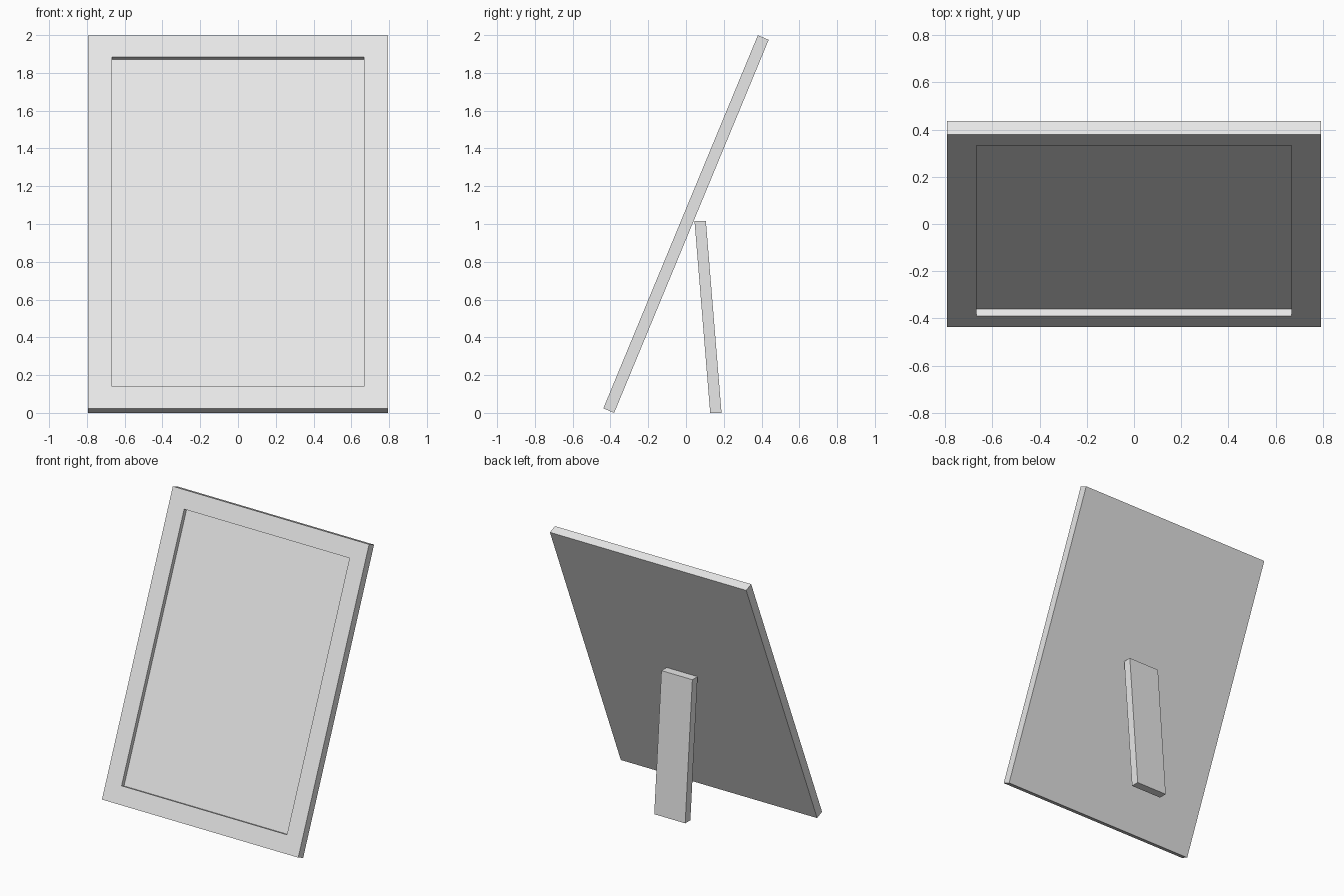
import bpy
import bmesh
from math import sin, cos, radians
from mathutils import Matrix, Vector

if "Cube" in bpy.data.objects:
    bpy.data.objects.remove(bpy.data.objects["Cube"], do_unlink=True)

WIDTH, LENGTH, THICK = 1.586, 2.138, 0.062
BORDER, RECESS = 0.125, 0.031
LEAN = radians(22.5)
LEG_WIDTH, LEG_THICK, LEG_HEIGHT = 0.25, 0.06, 1.017
LEG_FOOT_Y, LEG_TOP_Y = 0.158, 0.075

grey = bpy.data.materials.new("light grey")
grey.use_nodes = True
colour = (0.8, 0.8, 0.8, 1)
grey.diffuse_color = colour
grey.node_tree.nodes["Principled BSDF"].inputs["Base Color"].default_value = colour


def box(size):
    """Box standing on z = 0, centred on x and y."""
    bm = bmesh.new()
    bmesh.ops.create_cube(bm, size=1)
    bmesh.ops.translate(bm, verts=bm.verts, vec=(0, 0, 0.5))
    bmesh.ops.scale(bm, verts=bm.verts, vec=size)
    bm.normal_update()
    return bm


def finish(bm, name):
    mesh = bpy.data.meshes.new(name)
    bm.to_mesh(mesh)
    bm.free()
    mesh.materials.append(grey)
    obj = bpy.data.objects.new(name, mesh)
    bpy.context.collection.objects.link(obj)
    return obj


# Leaning frame: border inset in the front face, picture area sunk behind it
bm = box((WIDTH, THICK, LENGTH))
front = min(bm.faces, key=lambda f: f.normal.y)
bmesh.ops.inset_region(bm, faces=[front], thickness=BORDER, use_even_offset=True)
panel = bmesh.ops.extrude_discrete_faces(bm, faces=[front])["faces"][0]
bmesh.ops.translate(bm, verts=panel.verts, vec=(0, RECESS, 0))
bmesh.ops.translate(bm, verts=bm.verts, vec=(0, 0, -LENGTH / 2))
bmesh.ops.rotate(bm, verts=bm.verts, cent=(0, 0, 0),
                 matrix=Matrix.Rotation(-LEAN, 3, "X"))
frame = finish(bm, "picture_frame")
frame.location.z = (LENGTH * cos(LEAN) + THICK * sin(LEAN)) / 2

# Support leg: slanted strut with level ends
bm = box((LEG_WIDTH, LEG_THICK, LEG_HEIGHT))
for v in bm.verts:
    v.co += Vector((0, LEG_TOP_Y if v.co.z > LEG_HEIGHT / 2 else LEG_FOOT_Y, 0))
finish(bm, "support_leg")
